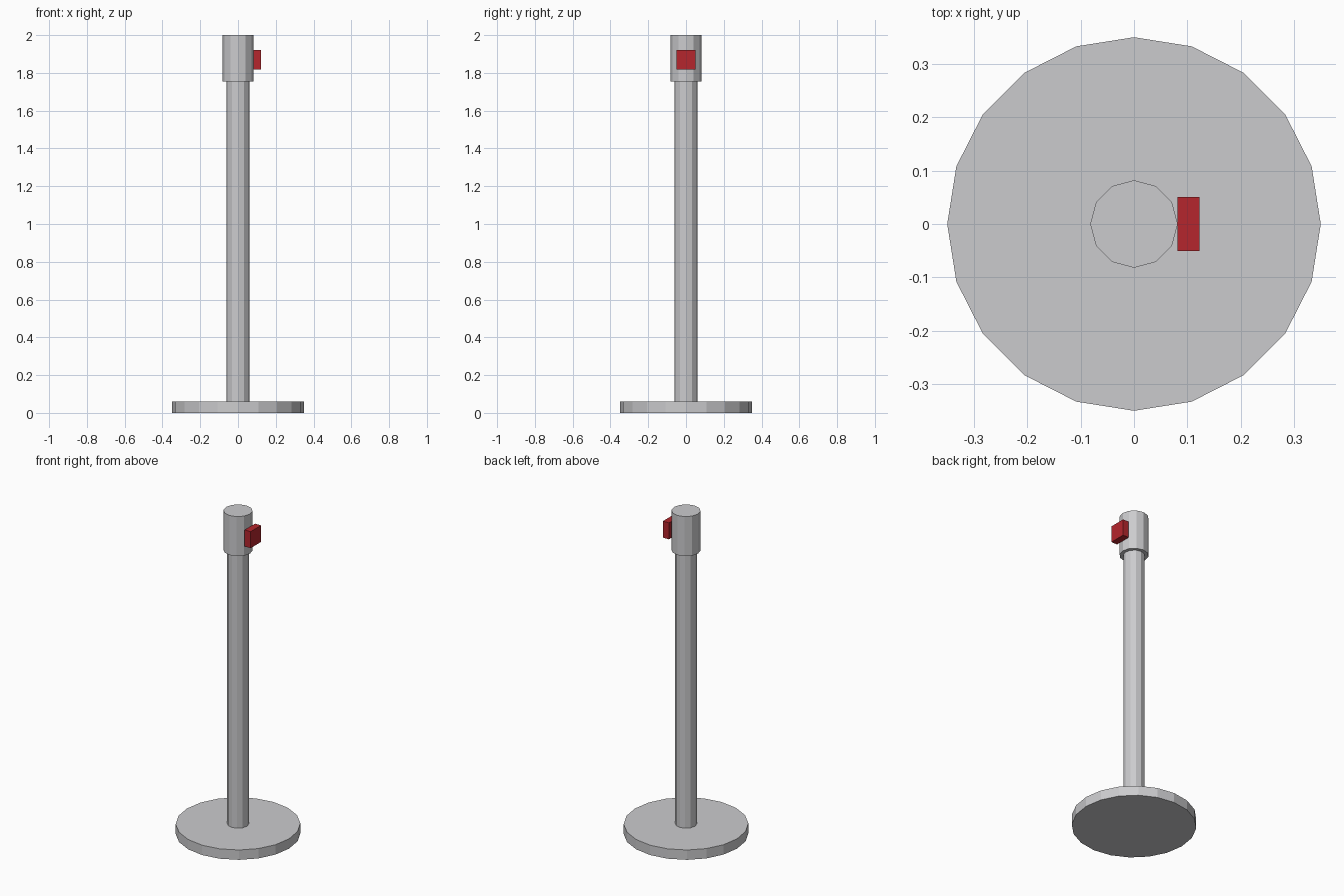
import bpy

cube = bpy.data.objects.get("Cube")
if cube:
    bpy.data.objects.remove(cube, do_unlink=True)


def make_material(name, rgb):
    mat = bpy.data.materials.new(name)
    mat.use_nodes = True
    color = (*rgb, 1.0)
    mat.diffuse_color = color
    mat.node_tree.nodes["Principled BSDF"].inputs["Base Color"].default_value = color
    return mat


def finish(name, mat):
    obj = bpy.context.object
    obj.name = obj.data.name = name
    obj.data.materials.append(mat)
    return obj


def cylinder(name, sides, radius, bottom, top, mat):
    bpy.ops.mesh.primitive_cylinder_add(
        vertices=sides, radius=radius, depth=top - bottom,
        location=(0, 0, (bottom + top) / 2))
    return finish(name, mat)


steel = make_material("brushed steel grey", (0.6, 0.6, 0.615))
red = make_material("belt red", (0.46, 0.019, 0.026))

# Round floor plate, upright tube and wider head
cylinder("base_plate", 20, 0.35, 0.0, 0.061, steel)
cylinder("post", 12, 0.061, 0.061, 1.755, steel)
cylinder("head", 12, 0.082, 1.755, 2.0, steel)

# Belt clip on the left side of the head
bpy.ops.mesh.primitive_cube_add(size=1, location=(0.102, 0, 1.87))
clip = finish("belt_clip", red)
clip.scale = (0.041, 0.102, 0.102)
bpy.ops.object.transform_apply(location=False, rotation=False, scale=True)
